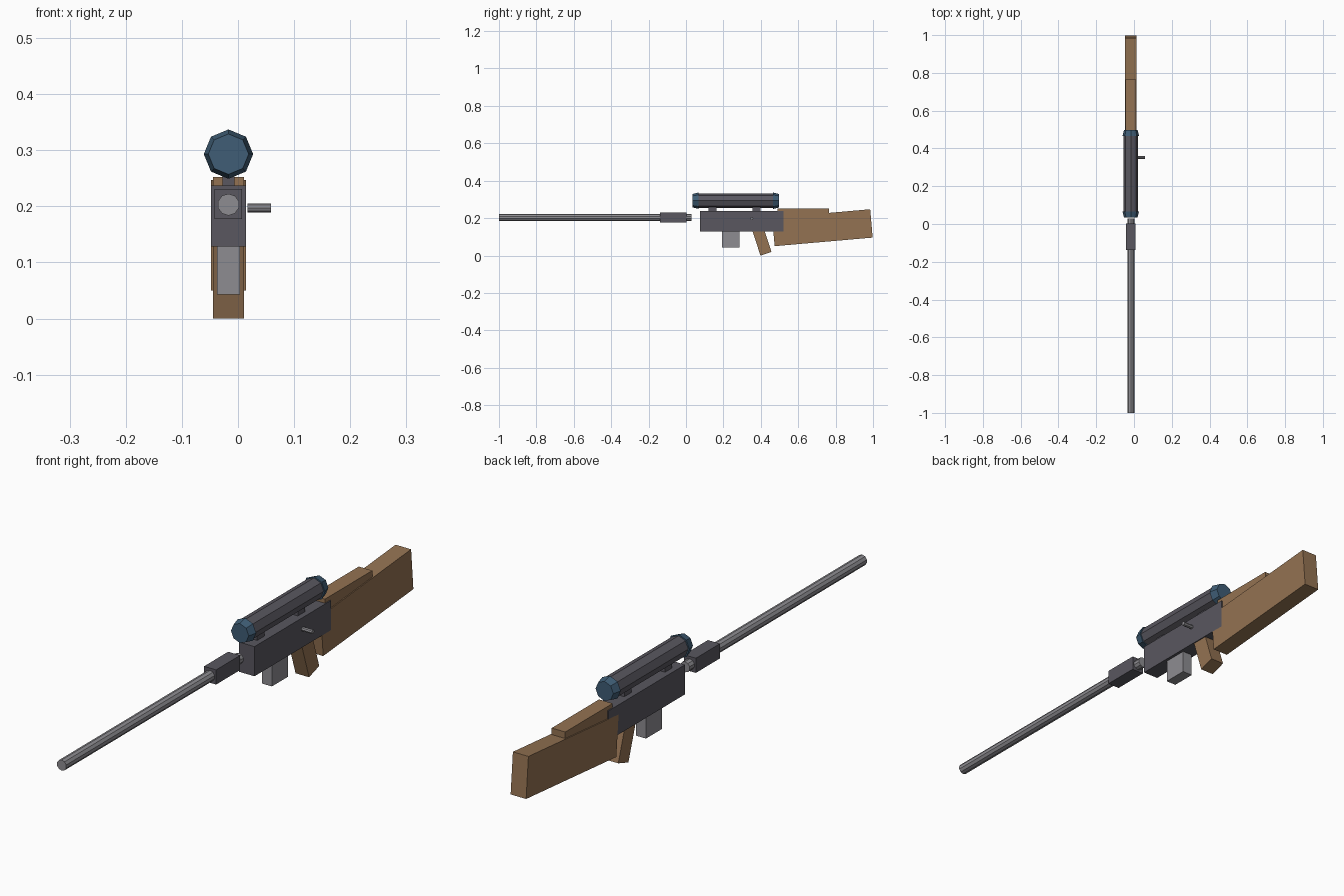
import bpy
import math
from mathutils import Matrix, Vector

cube = bpy.data.objects.get("Cube")
if cube:
    bpy.data.objects.remove(cube, do_unlink=True)

CX = -0.017  # centre line of the rifle


def material(name, rgb):
    m = bpy.data.materials.new(name)
    m.use_nodes = True
    m.diffuse_color = (*rgb, 1)
    bsdf = next(n for n in m.node_tree.nodes if n.type == "BSDF_PRINCIPLED")
    bsdf.inputs["Base Color"].default_value = (*rgb, 1)
    return m


gunmetal = material("dark gunmetal", (0.10, 0.095, 0.115))
steel = material("light steel", (0.27, 0.265, 0.285))
wood = material("wood", (0.295, 0.17, 0.085))
glass = material("blue glass", (0.05, 0.11, 0.18))


def make(name, verts, faces, mat):
    mesh = bpy.data.meshes.new(name)
    mesh.from_pydata(verts, [], faces)
    mesh.materials.append(mat)
    ob = bpy.data.objects.new(name, mesh)
    bpy.context.collection.objects.link(ob)
    return ob


def slab(name, profile, width, mat):
    """Extrude a counter-clockwise (y, z) profile across the centre line."""
    n = len(profile)
    verts = [(CX + s * width / 2, y, z) for s in (-1, 1) for y, z in profile]
    sides = [(i, (i + 1) % n, (i + 1) % n + n, i + n) for i in range(n)]
    return make(name, verts, [tuple(reversed(range(n))), tuple(range(n, 2 * n))] + sides, mat)


def box(name, y0, y1, z0, z1, width, mat):
    return slab(name, [(y0, z0), (y1, z0), (y1, z1), (y0, z1)], width, mat)


def tilted_box(name, corner, length, height, degrees, width, mat):
    """Box tilted in the side plane, placed by its lower front corner."""
    a = math.radians(degrees)
    along = Vector((math.cos(a), math.sin(a))) * length
    up = Vector((-math.sin(a), math.cos(a))) * height
    c = Vector(corner)
    return slab(name, [c, c + along, c + along + up, c + up], width, mat)


def rod(name, start, end, r0, r1, sides, mat):
    """Straight prism or frustum between two points."""
    a, b = Vector(start), Vector(end)
    turn = (b - a).to_track_quat("Z", "Y").to_matrix().to_4x4()
    verts = []
    for point, r in ((a, r0), (b, r1)):
        for i in range(sides):
            t = 2 * math.pi * i / sides + math.pi / 2
            p = Vector((r * math.cos(t), r * math.sin(t), 0))
            verts.append(Matrix.Translation(point) @ turn @ p)
    faces = [(i, (i + 1) % sides, (i + 1) % sides + sides, i + sides) for i in range(sides)]
    faces += [tuple(reversed(range(sides))), tuple(range(sides, 2 * sides))]
    return make(name, verts, faces, mat)


# Barrel, handguard and receiver
rod("barrel", (CX, -1, 0.203), (CX, 0.03, 0.203), 0.0195, 0.0195, 10, steel)
box("handguard", -0.138, 0.002, 0.177, 0.231, 0.049, gunmetal)
box("receiver", 0.075, 0.52, 0.128, 0.237, 0.063, gunmetal)
box("magazine", 0.192, 0.286, 0.043, 0.135, 0.041, steel)
rod("bolt_handle", (0.017, 0.352, 0.197), (0.059, 0.352, 0.197), 0.008, 0.008, 8, steel)

# Wooden furniture
tilted_box("grip", (0.398, 0), 0.062, 0.17, 18, 0.055, wood)
tilted_box("stock", (0.474, 0.05), 0.526, 0.152, 5, 0.063, wood)
box("cheek_rest", 0.49, 0.765, 0.18, 0.252, 0.055, wood)

# Scope with flared end caps and two mounts
SZ = 0.293
rod("scope_tube", (CX, 0.05, SZ), (CX, 0.48, SZ), 0.039, 0.039, 8, gunmetal)
for name, tip, inner in (("front", 0.035, 0.067), ("rear", 0.498, 0.466)):
    rod("scope_cap_" + name, (CX, tip, SZ), (CX, inner, SZ), 0.036, 0.044, 8, glass)
for name, y in (("front", 0.12), ("rear", 0.356)):
    box("scope_mount_" + name, y, y + 0.042, 0.23, 0.27, 0.022, gunmetal)
